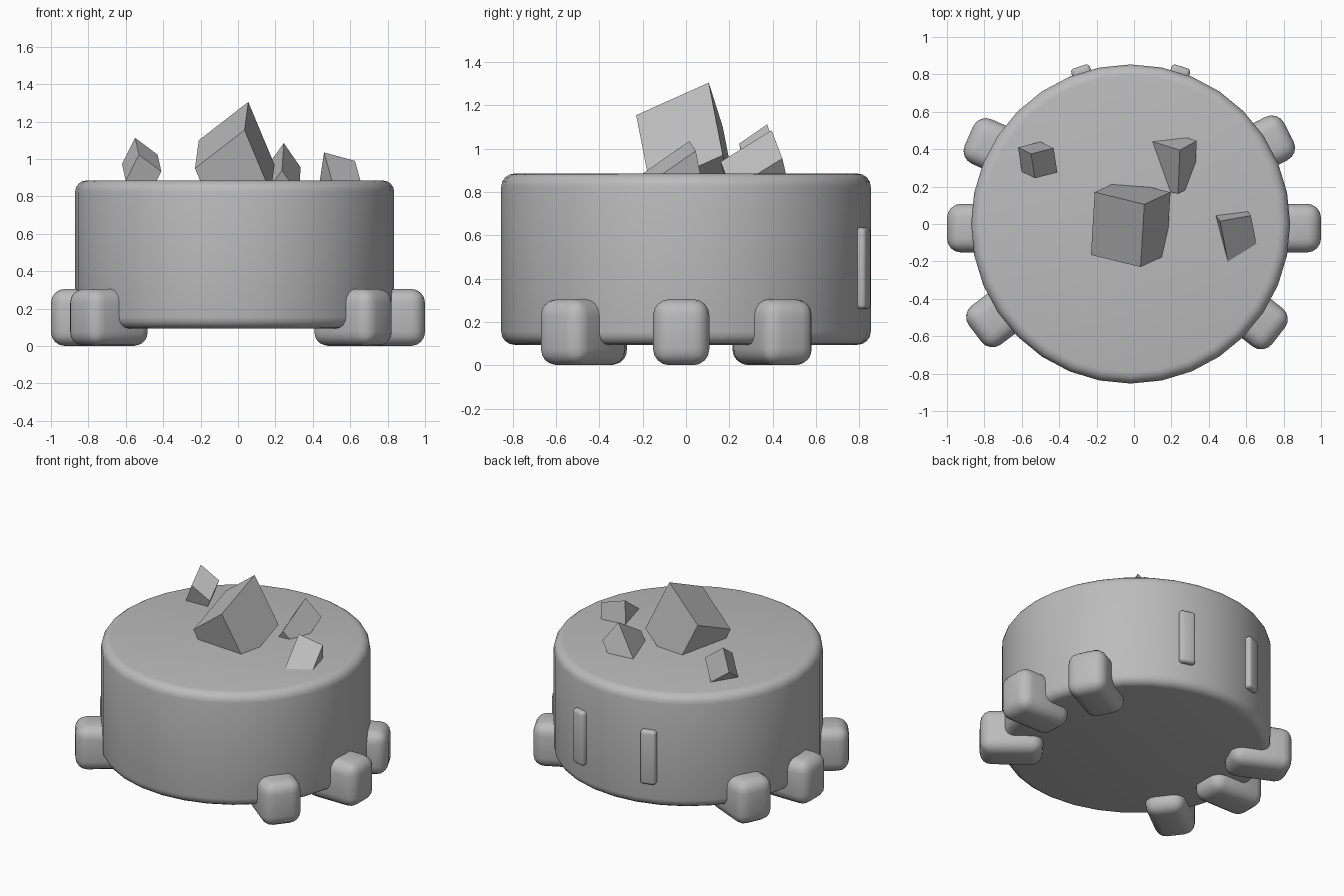
import bpy, bmesh
from math import radians, sin, cos
from mathutils import Vector, Matrix

cube = bpy.data.objects.get("Cube")
if cube:
    bpy.data.objects.remove(cube, do_unlink=True)

# One stone colour for everything
GREY = (0.5, 0.5, 0.5, 1)
stone = bpy.data.materials.new("stone grey")
stone.use_nodes = True
stone.diffuse_color = GREY
stone.node_tree.nodes["Principled BSDF"].inputs["Base Color"].default_value = GREY


def finish(name, bm, smooth=False):
    bmesh.ops.recalc_face_normals(bm, faces=bm.faces)
    mesh = bpy.data.meshes.new(name)
    bm.to_mesh(mesh)
    bm.free()
    mesh.materials.append(stone)
    obj = bpy.data.objects.new(name, mesh)
    bpy.context.collection.objects.link(obj)
    if smooth:
        bpy.ops.object.select_all(action="DESELECT")
        obj.select_set(True)
        bpy.context.view_layer.objects.active = obj
        bpy.ops.object.shade_smooth_by_angle(angle=radians(40))
    return obj


def rounded_box(name, centre, size, angle, radius, segments):
    bm = bmesh.new()
    bmesh.ops.create_cube(bm, size=1)
    bmesh.ops.scale(bm, vec=size, verts=bm.verts)
    bmesh.ops.bevel(bm, geom=bm.edges[:], offset=radius, segments=segments,
                    profile=0.5, affect="EDGES")
    bm.transform(Matrix.Translation(centre) @ Matrix.Rotation(radians(angle), 4, "Z"))
    return finish(name, bm, True)


def shard(name, tip, edges):
    """Slanted block hanging from its top corner along three edges."""
    bm = bmesh.new()
    bmesh.ops.create_cube(bm, size=1)
    a, b, c = (Vector(e) for e in edges)
    for v in bm.verts:
        s = v.co + Vector((0.5, 0.5, 0.5))
        v.co = Vector(tip) + a * s.x + b * s.y + c * s.z
    return finish(name, bm)


# Drum body with rounded rims
BODY_X = -0.018
bm = bmesh.new()
bmesh.ops.create_cone(bm, cap_ends=True, segments=32, radius1=0.853, radius2=0.853,
                      depth=0.79, matrix=Matrix.Translation((BODY_X, 0, 0.49)))
rims = [e for e in bm.edges if abs(e.verts[0].co.z - e.verts[1].co.z) < 0.01]
bmesh.ops.bevel(bm, geom=rims, offset=0.06, segments=4, profile=0.5, affect="EDGES")
finish("drum_body", bm, True)

# Six rounded feet: centre x, centre y, heading
feet = {
    "left_foot": (0.8, -0.022, 0),
    "right_foot": (-0.8, -0.022, 180),
    "front_left_foot": (0.615, -0.475, -38),
    "front_right_foot": (-0.69, -0.465, 217),
    "back_left_foot": (0.65, 0.4, 27),
    "back_right_foot": (-0.70, 0.39, 156),
}
for name, (x, y, angle) in feet.items():
    rounded_box(name, (x, y, 0.153), (0.4, 0.26, 0.305), angle, 0.075, 4)

# Upright bars on the back
for name, angle in (("back_left_bar", 72), ("back_right_bar", 108)):
    a = radians(angle)
    rounded_box(name, (BODY_X + 0.85 * cos(a), 0.85 * sin(a), 0.448),
                (0.07, 0.105, 0.375), angle, 0.02, 3)

# Jagged rocks poking out of the top
shard("large_rock", (0.055, 0.105, 1.305),
      ((-0.265, 0.065, -0.205), (-0.02, -0.335, -0.15), (0.14, 0.065, -0.335)))
shard("back_left_rock", (0.245, 0.395, 1.085),
      ((-0.16, 0.05, -0.22), (-0.01, -0.235, -0.145), (0.09, 0.05, -0.13)))
shard("back_right_rock", (-0.55, 0.375, 1.113),
      ((-0.07, 0.035, -0.14), (0.02, -0.13, -0.09), (0.12, 0.03, -0.09)))
shard("left_rock", (0.46, 0.015, 1.035),
      ((-0.03, 0.04, -0.2), (0.045, -0.23, -0.16), (0.165, 0.03, -0.045)))
